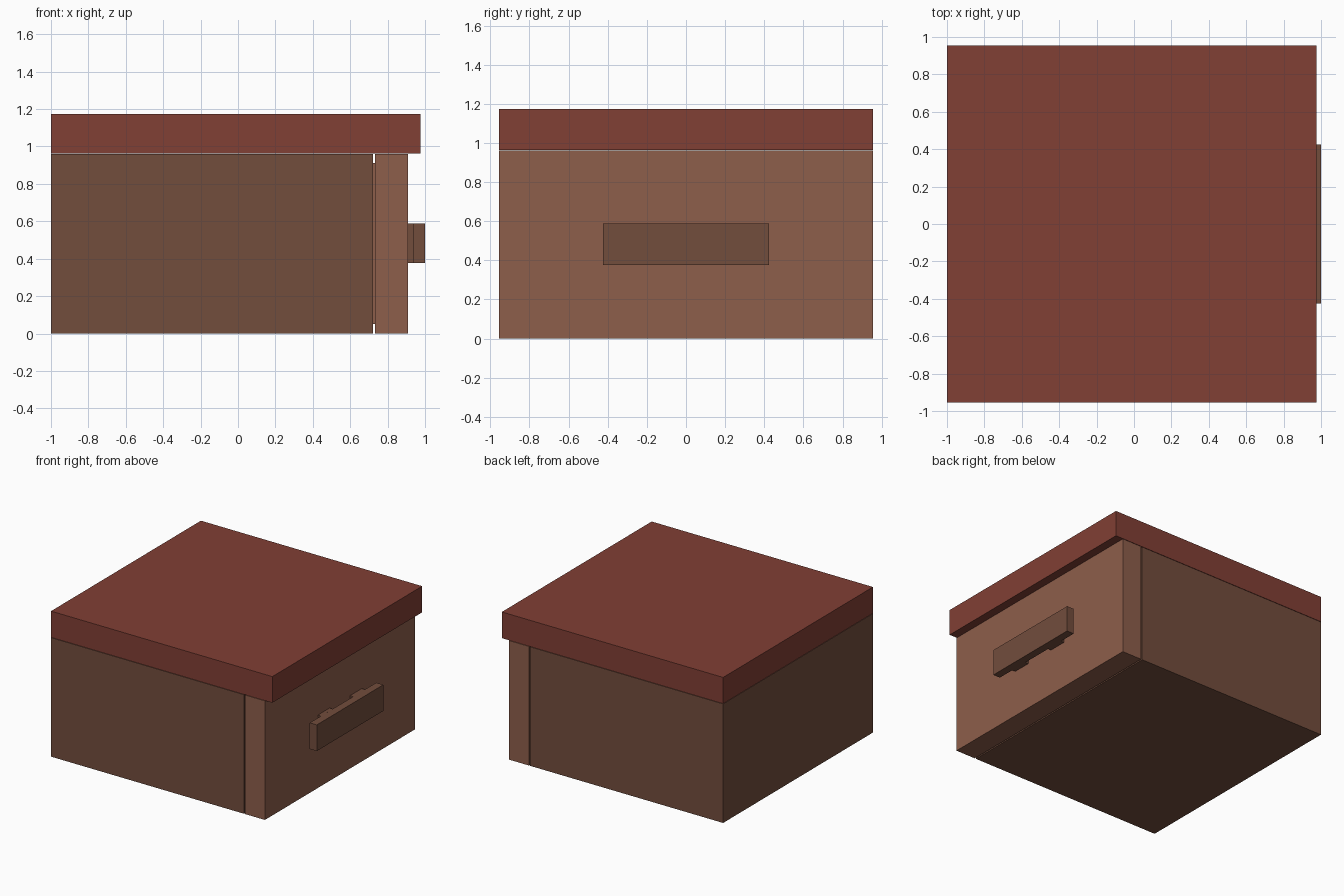
import bpy
import bmesh
from mathutils import Vector

if "Cube" in bpy.data.objects:
    bpy.data.objects.remove(bpy.data.objects["Cube"])


def material(name, color):
    m = bpy.data.materials.new(name)
    m.diffuse_color = (*color, 1.0)
    m.use_nodes = True
    m.node_tree.nodes["Principled BSDF"].inputs["Base Color"].default_value = m.diffuse_color
    return m


dark_wood = material("dark_wood", (0.17, 0.074, 0.046))
light_wood = material("light_wood", (0.27, 0.112, 0.07))
red_wood = material("red_wood", (0.22, 0.05, 0.035))


def box(name, x, y, z, mat):
    """Axis-aligned box given as (min, max) on each axis."""
    bm = bmesh.new()
    bmesh.ops.create_cube(bm, size=1.0)
    for v in bm.verts:
        v.co = Vector([lo + (c + 0.5) * (hi - lo)
                       for c, (lo, hi) in zip(v.co, (x, y, z))])
    mesh = bpy.data.meshes.new(name)
    bm.to_mesh(mesh)
    bm.free()
    mesh.materials.append(mat)
    obj = bpy.data.objects.new(name, mesh)
    bpy.context.collection.objects.link(obj)
    return obj


WIDE = (-0.955, 0.955)
GRIP_Z = (0.377, 0.588)

# Cabinet carcass and overhanging top slab
box("cabinet_body", (-1.0, 0.722), WIDE, (0.0, 0.96), dark_wood)
box("cabinet_top", (-1.0, 0.975), WIDE, (0.963, 1.174), red_wood)

# Drawer: inset box showing in the narrow gap, and the thick front
box("drawer_box", (0.722, 0.733), (-0.905, 0.905), (0.05, 0.912), light_wood)
box("drawer_front", (0.733, 0.909), WIDE, (0.0, 0.96), light_wood)

# Handle bar on two short standoffs
box("handle_bar", (0.937, 1.0), (-0.424, 0.424), GRIP_Z, dark_wood)
for side, label in ((-1, "front"), (1, "back")):
    ys = sorted((side * 0.13, side * 0.28))
    box(f"handle_standoff_{label}", (0.909, 0.937), ys, GRIP_Z, dark_wood)
